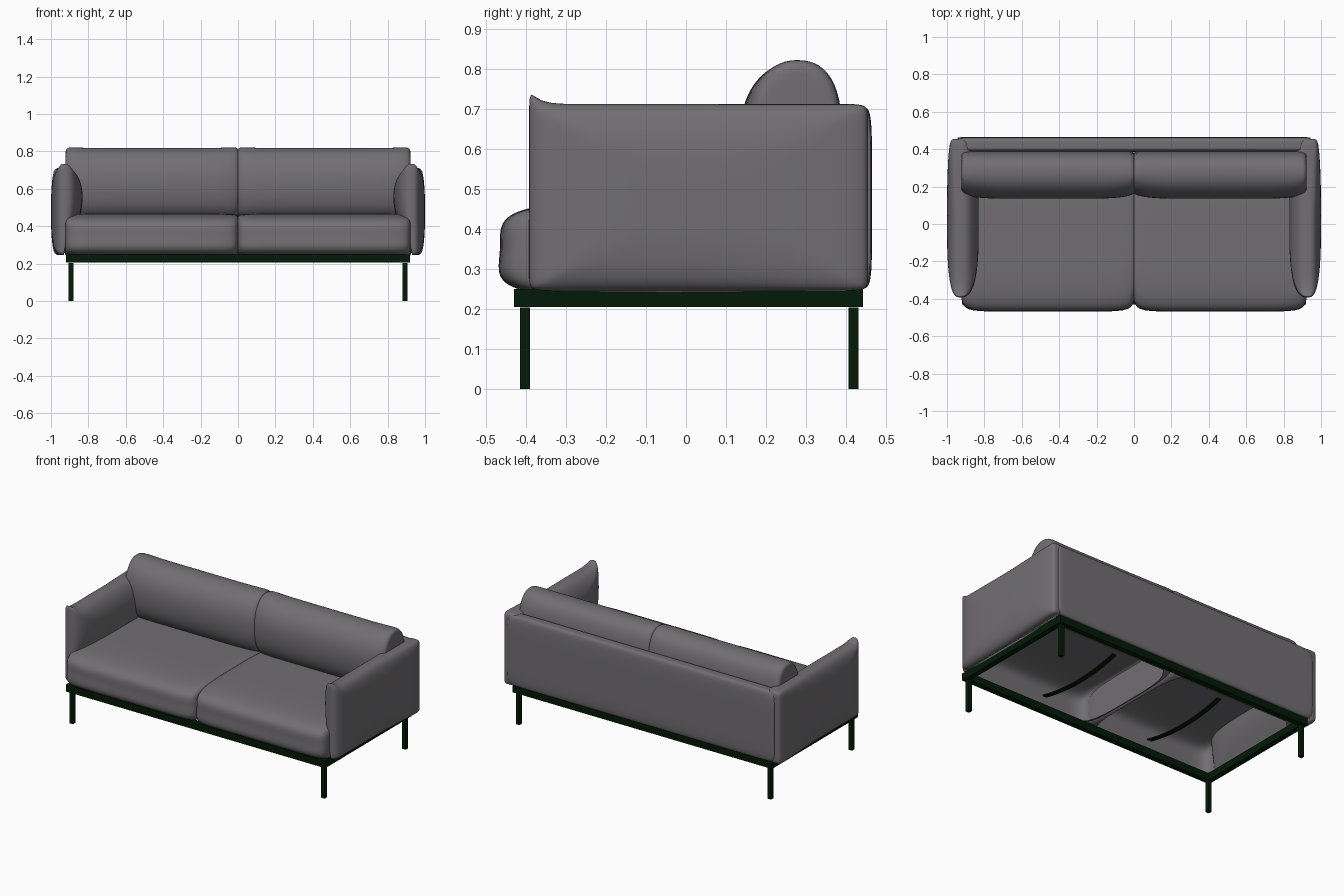
import bpy
import bmesh
import math
from mathutils import Vector

cube = bpy.data.objects.get("Cube")
if cube:
    bpy.data.objects.remove(cube, do_unlink=True)


def material(name, rgb):
    mat = bpy.data.materials.new(name)
    mat.use_nodes = True
    mat.diffuse_color = (*rgb, 1)
    mat.node_tree.nodes["Principled BSDF"].inputs["Base Color"].default_value = (*rgb, 1)
    return mat


FABRIC = material("dark grey fabric", (0.165, 0.158, 0.167))
METAL = material("dark green metal", (0.001, 0.01, 0.002))


def finish(name, bm, mat, smooth=False):
    bmesh.ops.recalc_face_normals(bm, faces=bm.faces)
    mesh = bpy.data.meshes.new(name)
    bm.to_mesh(mesh)
    bm.free()
    mesh.materials.append(mat)
    if smooth:
        mesh.shade_smooth()
    obj = bpy.data.objects.new(name, mesh)
    bpy.context.collection.objects.link(obj)
    return obj


def box(name, lo, hi, mat):
    bm = bmesh.new()
    bmesh.ops.create_cube(bm, size=1)
    lo, hi = Vector(lo), Vector(hi)
    for v in bm.verts:
        v.co = (lo + hi) / 2 + v.co * (hi - lo)
    return finish(name, bm, mat)


def pillow(name, lo, hi, profile, ends, shape=None, side=1, hollow=False):
    """Soft block: 'profile' squares off the y-z section, 'ends' the x ends."""
    bm = bmesh.new()
    bmesh.ops.create_cube(bm, size=2)
    bmesh.ops.subdivide_edges(bm, edges=bm.edges[:], cuts=23, use_grid_fill=True)
    if hollow:
        base = [f for f in bm.faces if all(v.co.z < -0.999 for v in f.verts)]
        bmesh.ops.delete(bm, geom=base, context="FACES")
    lo, hi = Vector(lo), Vector(hi)
    for vert in bm.verts:
        u, v, w = (math.sin(c * math.pi / 2) for c in vert.co)
        section = (abs(v) ** profile + abs(w) ** profile) ** (1 / profile)
        d = (section ** ends + abs(u) ** ends) ** (1 / ends)
        p = Vector((u, v, w)) / d
        if shape:
            p = Vector(shape(*p))
        vert.co = (lo + hi) / 2 + p * (hi - lo) / 2
        vert.co.x *= side
    return finish(name, bm, FABRIC, smooth=True)


def seat_shape(u, v, w):
    # lower edge spreads to sit on the frame, front corners pull in slightly
    if w < 0:
        v *= 1 + 0.09 * w * w
        w *= 1.19
    if v < 0:
        v *= 1 - 0.04 * abs(u) ** 8
    return u, v, w


def arm_shape(u, v, w):
    # fuller inner face, squarer back corner and a raised front seam corner
    if u < 0:
        u *= 1.45 * (1 - 0.5 * (w - 0.45) ** 2)
    else:
        u **= 1 - 0.6 * min(1, max(0, v))
    w += 0.2 * max(0, -v) ** 20 * max(0, w) ** 4
    return u, v, w


def back_shape(u, v, w):
    # raised top corners, pinched ends and a crown leaning backwards
    if v < 0:
        v *= 1 - 0.18 * abs(u) ** 6
    if w > 0:
        v += 0.12 * w * w
        w *= 0.96 + 0.05 * abs(u) ** 6
    return u, v, w


# Upholstery and slats, one set per side
for label, side in (("left", 1), ("right", -1)):
    pillow(label + "_seat_cushion", (-0.004, -0.465, 0.25), (0.925, 0.385, 0.467),
           4, 18, seat_shape, side, hollow=True)
    pillow(label + "_back_cushion", (-0.004, 0.135, 0.44), (0.922, 0.39, 0.825),
           2.3, 22, back_shape, side)
    pillow(label + "_arm", (0.86, -0.392, 0.245), (1.0, 0.455, 0.712),
           30, 2.9, arm_shape, side)

    # curved support slat under the seat
    bm = bmesh.new()
    rows = []
    for i in range(13):
        t = i / 6 - 1
        y, z = -0.02 + 0.31 * t, 0.212 + 0.038 * t * t
        rows.append([bm.verts.new((side * 0.39 + dx, y, z + dz))
                     for dx, dz in ((-0.015, 0), (0.015, 0), (0.015, 0.008), (-0.015, 0.008))])
    for a, b in zip(rows, rows[1:]):
        for j in range(4):
            k = (j + 1) % 4
            bm.faces.new((a[j], a[k], b[k], b[j]))
    bm.faces.new(rows[0])
    bm.faces.new(rows[-1])
    finish(label + "_slat", bm, METAL)

    # side rail and legs
    rail = sorted((side * 0.885, side * 0.92))
    box(label + "_side_rail", (rail[0], -0.395, 0.205), (rail[1], 0.408, 0.25), METAL)
    leg = sorted((side * 0.88, side * 0.905))
    for place, y in (("front", -0.415), ("back", 0.406)):
        box(f"{label}_{place}_leg", (leg[0], y, 0), (leg[1], y + 0.025, 0.203), METAL)

# Back panel
pillow("back_panel", (-0.945, 0.385, 0.25), (0.945, 0.465, 0.705), 6, 30)

# Long rails of the frame
box("front_rail", (-0.92, -0.43, 0.205), (0.92, -0.395, 0.25), METAL)
box("back_rail", (-0.92, 0.408, 0.205), (0.92, 0.443, 0.25), METAL)
